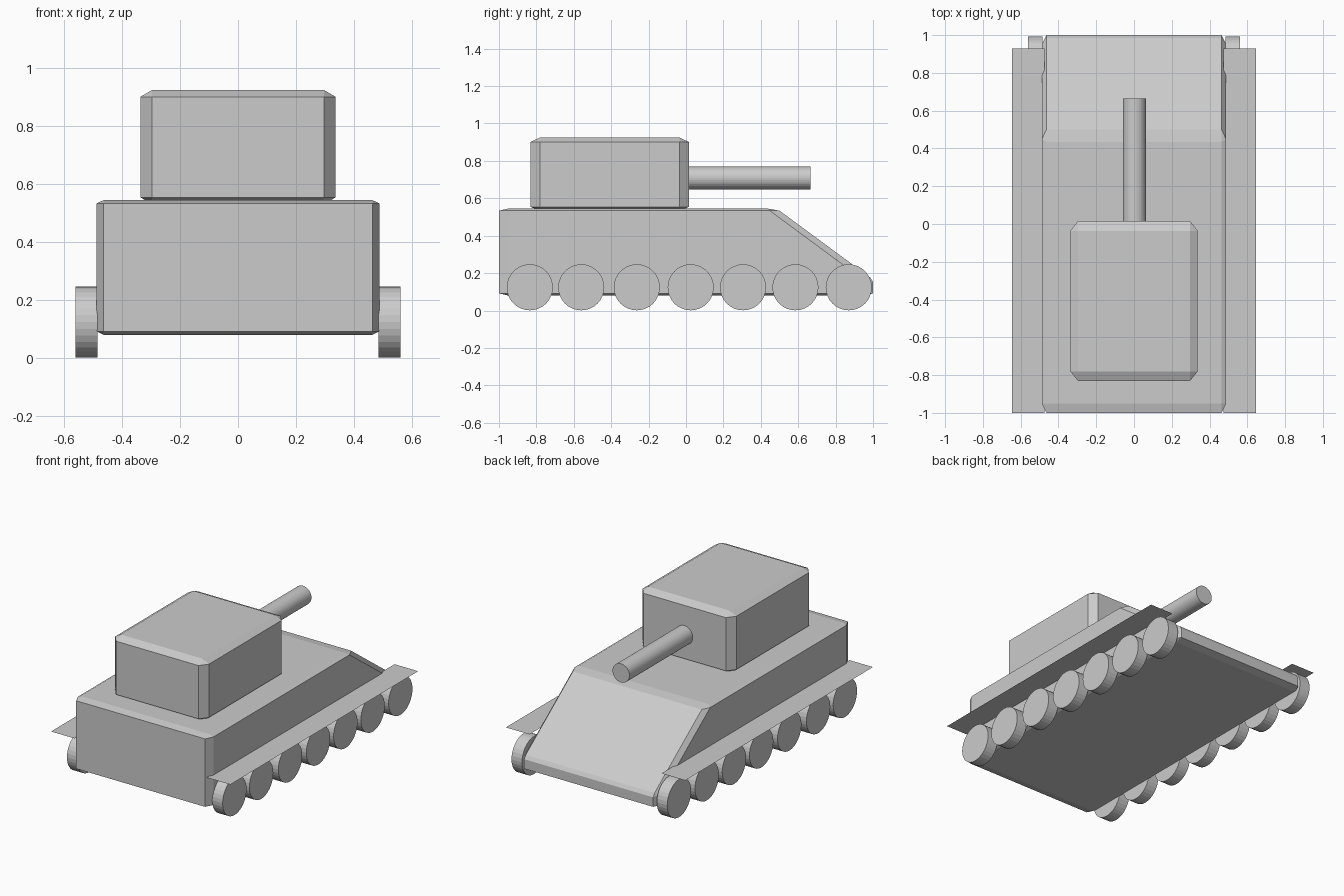
import bpy, bmesh
from math import pi

if "Cube" in bpy.data.objects:
    bpy.data.objects.remove(bpy.data.objects["Cube"])


def add_object(name, bm, location=(0, 0, 0), scale=(1, 1, 1), bevel=0):
    bmesh.ops.recalc_face_normals(bm, faces=bm.faces)
    mesh = bpy.data.meshes.new(name)
    bm.to_mesh(mesh)
    bm.free()
    obj = bpy.data.objects.new(name, mesh)
    bpy.context.collection.objects.link(obj)
    obj.location, obj.scale = location, scale
    if bevel:
        mod = obj.modifiers.new("bevel", 'BEVEL')
        mod.width, mod.segments, mod.limit_method = bevel, 1, 'NONE'
    return obj


def cylinder(name, radius, depth, location, rotation):
    bpy.ops.mesh.primitive_cylinder_add(vertices=32, radius=radius, depth=depth,
                                        location=location, rotation=rotation)
    bpy.context.object.name = name


# Hull: side profile extruded across x; object scale stretches the chamfers
half_h, mid_z = 0.2325, 0.3125
profile = [(-1, 0.08), (1, 0.08), (1, 0.165), (0.485, 0.545), (-1, 0.545)]
bm = bmesh.new()
face = bm.faces.new([bm.verts.new((-1, y, (z - mid_z) / half_h)) for y, z in profile])
ext = bmesh.ops.extrude_face_region(bm, geom=[face])
bmesh.ops.translate(bm, vec=(2, 0, 0),
                    verts=[g for g in ext["geom"] if isinstance(g, bmesh.types.BMVert)])
add_object("hull", bm, (0, 0, mid_z), (0.488, 1, half_h), 0.05)

# Turret: chamfered box sunk slightly into the hull
bm = bmesh.new()
bmesh.ops.create_cube(bm, size=2)
add_object("turret", bm, (0, -0.408, 0.728), (0.337, 0.423, 0.197), 0.12)

# Gun barrel
cylinder("gun_barrel", 0.061, 0.75, (0.002, 0.29, 0.709), (pi / 2, 0, 0))

# Fenders (thin sheets) and road wheels on both sides
wheel_ys = [-0.835, -0.56, -0.263, 0.025, 0.305, 0.585, 0.87]
for side, label in ((1, "right"), (-1, "left")):
    bm = bmesh.new()
    bmesh.ops.create_grid(bm, x_segments=1, y_segments=1, size=0.5)
    add_object(f"{label}_fender", bm, (side * 0.56, -0.035, 0.285), (0.17, 1.93, 1))
    for i, y in enumerate(wheel_ys):
        cylinder(f"{label}_wheel_{i + 1}", 0.123, 0.075,
                 (side * 0.5225, y, 0.124), (0, pi / 2, 0))
